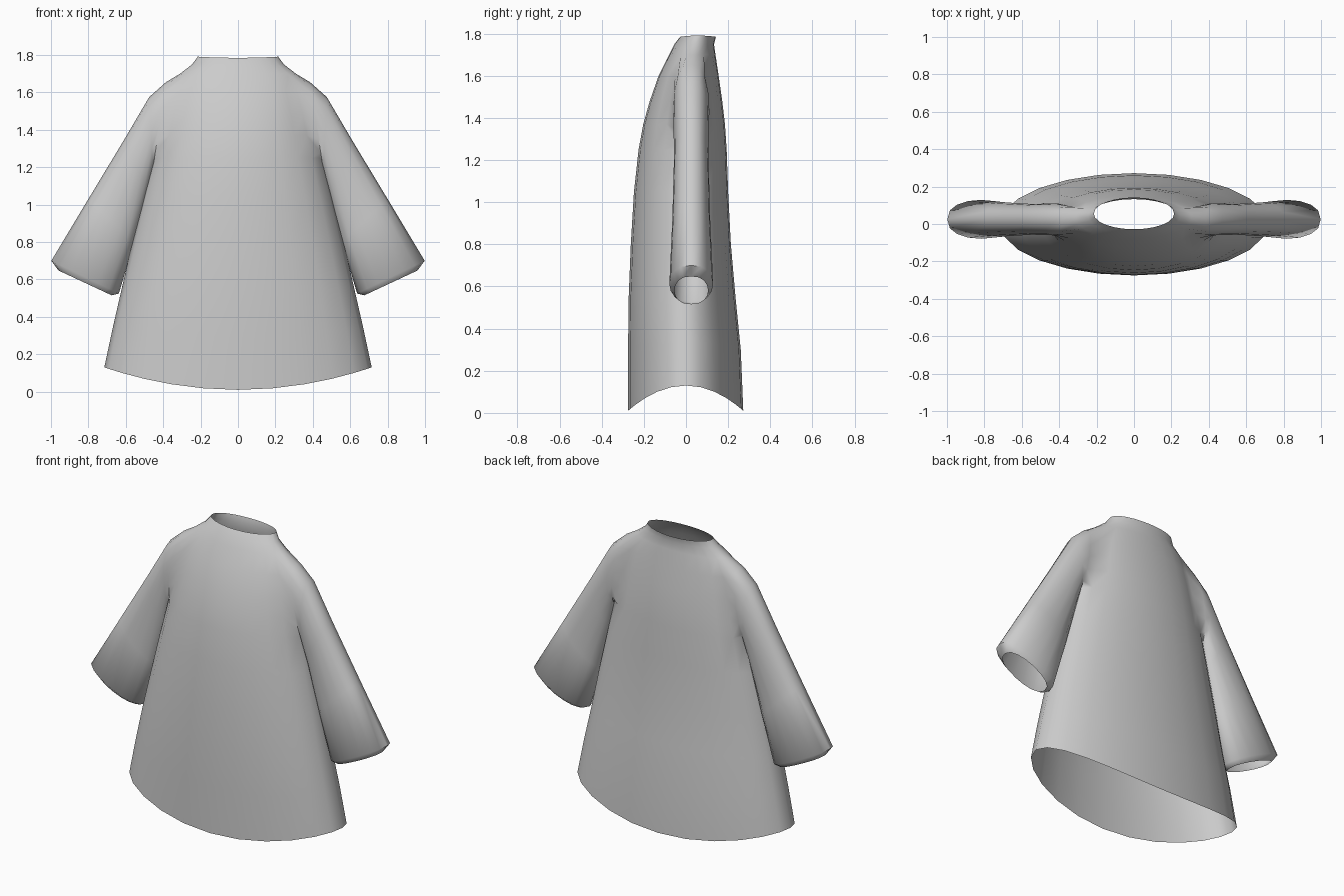
import bpy, bmesh
from math import sin, cos, pi

if "Cube" in bpy.data.objects:
    bpy.data.objects.remove(bpy.data.objects["Cube"])

N = 24   # segments around the body
M = 16   # segments around a sleeve

# body rings: z, half width, front y, back y, side y, extra height at the sides
BODY = [
    (0.01, .715, -.275, .272, .00, .12),
    (0.30, .670, -.275, .260, .00, .04),
    (0.55, .622, -.272, .235, .00, .0),
    (0.80, .565, -.262, .213, .01, .0),
    (1.05, .505, -.247, .200, .015, .0),
    (1.25, .455, -.225, .193, .02, .0),
    (1.37, .425, -.203, .185, .02, .0),
    (1.48, .400, -.172, .172, .02, .0),
    (1.60, .365, -.130, .155, .025, .0),
    (1.70, .310, -.080, .140, .03, .0),
    (1.75, .245, -.055, .133, .04, .0),
    (1.785, .215, -.028, .142, .055, .006),
]
LOW, HIGH = 5, 9   # body rings at the bottom and top of the armhole

# sleeve rings: upper x, z, lower x, z, half depth
SLEEVE = [
    (.385, 1.655, .452, 1.215, .086),
    (.475, 1.575, .455, 1.17, .084),
    (.610, 1.345, .480, 1.07, .082),
    (.800, 1.030, .555, 0.80, .090),
    (.998, 0.700, .637, 0.525, .104),
    (.960, 0.648, .675, 0.515, .080),
]

bm = bmesh.new()


def power(v, p):
    return (abs(v) ** p) * (1 if v >= 0 else -1)


# body tube
rings = []
for z, a, front, back, mid, lift in BODY:
    ring = []
    for j in range(N):
        t = 2 * pi * j / N
        reach = back - mid if sin(t) > 0 else mid - front
        ring.append(bm.verts.new((a * cos(t), mid + reach * sin(t), z + lift * cos(t) ** 2)))
    rings.append(ring)

hole_columns = {-2 % N, -1 % N, 0, 1, 10, 11, 12, 13}
for i in range(len(rings) - 1):
    for j in range(N):
        if LOW <= i < HIGH and j in hole_columns:
            continue
        k = (j + 1) % N
        bm.faces.new((rings[i][j], rings[i][k], rings[i + 1][k], rings[i + 1][j]))

# sleeves, grown out of the armholes on both sides
path = [(HIGH, 0), (HIGH, -1)] + [(r, -2) for r in range(HIGH, LOW, -1)]
path += [(LOW, j) for j in range(-2, 3)]
path += [(r, 2) for r in range(LOW + 1, HIGH + 1)] + [(HIGH, 1)]
for side in (1, -1):
    loop = [rings[r][(j if side == 1 else N // 2 - j) % N] for r, j in path]
    for tx, tz, lx, lz, depth in SLEEVE:
        new = []
        for k in range(M):
            t = 2 * pi * k / M
            w = (1 - cos(t)) / 2
            new.append(bm.verts.new((side * (tx + (lx - tx) * w),
                                     .025 - depth * power(sin(t), .8),
                                     tz + (lz - tz) * w)))
        for k in range(M):
            n = (k + 1) % M
            bm.faces.new((loop[k], loop[n], new[n], new[k]))
        loop = new

bmesh.ops.recalc_face_normals(bm, faces=bm.faces)
mesh = bpy.data.meshes.new("tunic")
bm.to_mesh(mesh)
bm.free()
tunic = bpy.data.objects.new("tunic", mesh)
bpy.context.collection.objects.link(tunic)

# smooth cloth shading
bpy.context.view_layer.objects.active = tunic
tunic.select_set(True)
bpy.ops.object.shade_smooth_by_angle(angle=1.05)
